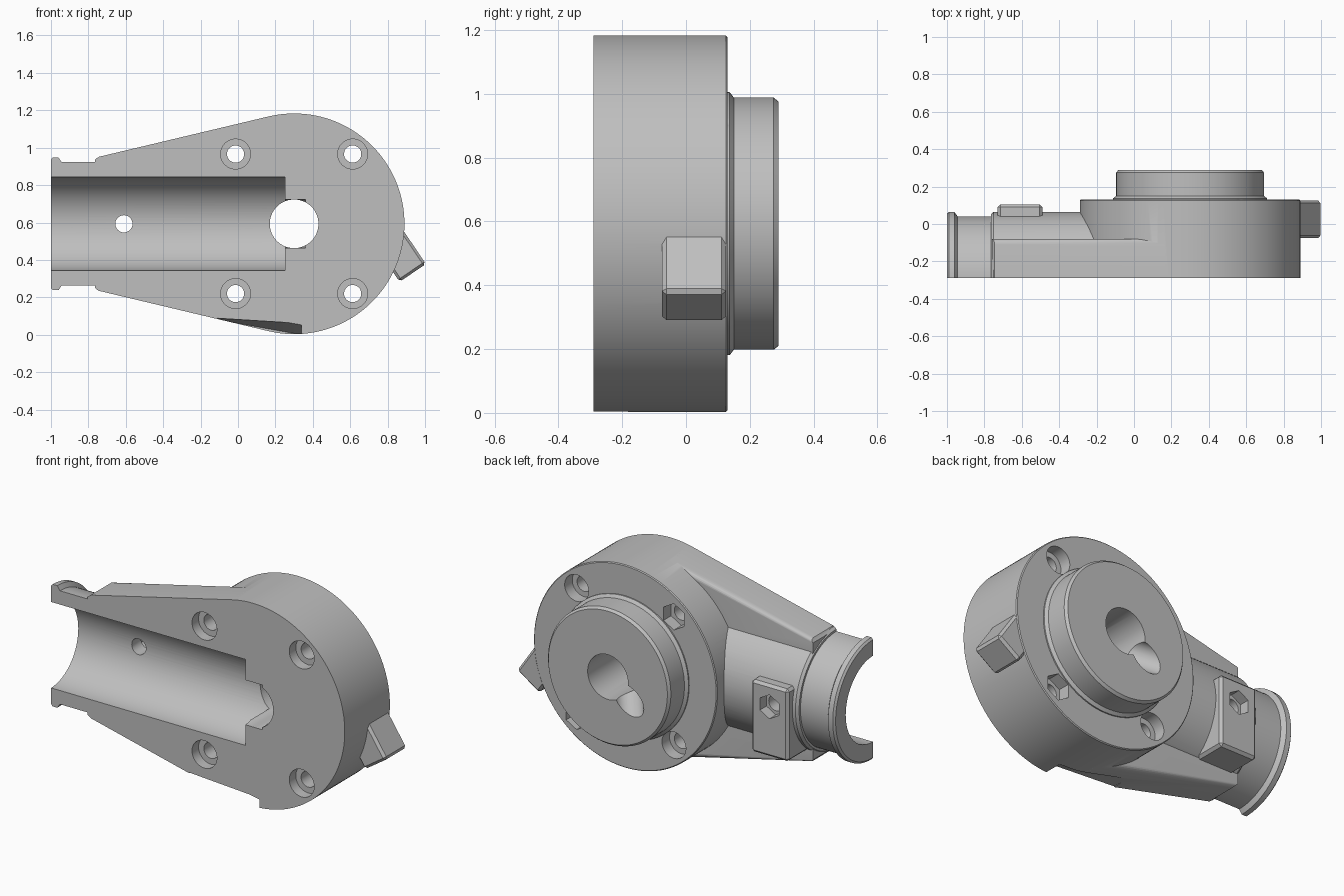
import bpy, bmesh, math
from mathutils import Vector, Matrix

cube = bpy.data.objects.get("Cube")
if cube:
    bpy.data.objects.remove(cube, do_unlink=True)

ZC = 0.593            # height of the main axis
HX = 0.30             # x of the round head
FRONT, BACK = -0.29, 0.13

grey = bpy.data.materials.new("plain_grey")
grey.use_nodes = True
colour = (0.52, 0.52, 0.52, 1)
grey.diffuse_color = colour
grey.node_tree.nodes["Principled BSDF"].inputs["Base Color"].default_value = colour


def finish(name, bm):
    bmesh.ops.recalc_face_normals(bm, faces=bm.faces)
    mesh = bpy.data.meshes.new(name)
    bm.to_mesh(mesh)
    bm.free()
    mesh.materials.append(grey)
    ob = bpy.data.objects.new(name, mesh)
    bpy.context.scene.collection.objects.link(ob)
    return ob


def lathe(name, profile, origin, axis="Y", steps=96, turn=0.0):
    """Spin (radius, distance) points around an axis and cap both ends."""
    bm = bmesh.new()
    rings = []
    for r, d in profile:
        ring = []
        for i in range(steps):
            a = 2 * math.pi * i / steps + turn
            u, v = r * math.cos(a), r * math.sin(a)
            p = Vector((u, d, v)) if axis == "Y" else Vector((d, u, v))
            ring.append(bm.verts.new(p + Vector(origin)))
        rings.append(ring)
    for a, b in zip(rings, rings[1:]):
        for i in range(steps):
            j = (i + 1) % steps
            bm.faces.new((a[i], a[j], b[j], b[i]))
    bm.faces.new(rings[0])
    bm.faces.new(rings[-1])
    return finish(name, bm)


def rod(name, r, start, end, x, z, steps=48, turn=0.0):
    return lathe(name, [(r, start), (r, end)], (x, 0, z), "Y", steps, turn)


def box(name, centre, size, bevel=0.0, angle=0.0):
    bm = bmesh.new()
    bmesh.ops.create_cube(bm, size=1)
    bmesh.ops.scale(bm, vec=size, verts=bm.verts)
    if bevel:
        bmesh.ops.bevel(bm, geom=bm.edges[:], offset=bevel, segments=1, affect="EDGES")
    bm.transform(Matrix.Translation(centre) @ Matrix.Rotation(angle, 4, "Y"))
    return finish(name, bm)


def hull(name, points):
    bm = bmesh.new()
    for p in points:
        bm.verts.new(p)
    bmesh.ops.convex_hull(bm, input=bm.verts)
    return finish(name, bm)


def combine(target, others, operation):
    """Join or cut the helpers into the target, then remove them."""
    for ob in others:
        mod = target.modifiers.new("combine", "BOOLEAN")
        mod.operation, mod.solver, mod.object = operation, "EXACT", ob
        bpy.context.view_layer.update()
        graph = bpy.context.evaluated_depsgraph_get()
        mesh = bpy.data.meshes.new_from_object(target.evaluated_get(graph))
        target.modifiers.clear()
        target.data = mesh
        bpy.data.objects.remove(ob, do_unlink=True)


# Round head with stepped boss on its back
housing = lathe("housing", [
    (0.59, -0.35), (0.59, 0.125), (0.585, BACK), (0.412, BACK), (0.412, 0.137),
    (0.395, 0.15), (0.395, 0.275), (0.383, 0.29)], (HX, 0, ZC), steps=128)

# Barrel with end lip and neck
barrel = lathe("barrel", [
    (0.343, -1), (0.355, -0.99), (0.355, -0.96), (0.33, -0.943), (0.33, -0.765),
    (0.343, -0.765), (0.355, -0.75), (0.355, 0.2)], (0, 0, ZC), "X")
barrel.location.y = FRONT

# Tapered side plate, tangent to the head, with rounded back edges
slope = math.radians(13.2)
tx, tz = HX - 0.59 * math.sin(slope), 0.59 * math.cos(slope)
outline = [(-0.76, -0.34), (-0.745, -0.358), (tx, -tz), (HX, -tz + 0.05)]
outline += [(x, -z) for x, z in reversed(outline)]
bm = bmesh.new()
low = [bm.verts.new((x, -0.35, ZC + z)) for x, z in outline]
high = [bm.verts.new((x, -0.08, ZC + z)) for x, z in outline]
bm.faces.new(low)
bm.faces.new(high)
for i in range(len(low)):
    j = (i + 1) % len(low)
    bm.faces.new((low[i], low[j], high[j], high[i]))
long_edges = [e for e in bm.edges if all(v.co.y > -0.1 for v in e.verts)
              and abs(e.verts[0].co.x - e.verts[1].co.x) > 0.5]
bmesh.ops.bevel(bm, geom=long_edges, offset=0.03, segments=5, profile=0.5, affect="EDGES")
plate = finish("side_plate", bm)

# Nut block on the barrel and slanted lug on the head
nut_block = box("nut_block", (-0.61, -0.05, 0.51), (0.24, 0.31, 0.42), 0.015)
u, v = Vector((-0.56, 0, 0.83)), Vector((-0.83, 0, -0.56))
lug_centre = Vector((1.005, 0.025, 0.378)) + u * 0.15 + v * 0.085
lug = box("lug", lug_centre, (0.17, 0.2, 0.3), 0.014, -math.atan2(0.56, 0.83))
combine(housing, [barrel, plate, nut_block, lug], "UNION")

# Flat front, main bore, its narrow end and the shaft hole
cuts = [box("front_trim", (0, FRONT - 0.5, ZC), (4, 1, 4))]
bore = lathe("bore", [(0.25, -1.2), (0.25, 0.25)], (0, 0, ZC), "X")
narrow = lathe("bore_end", [(0.13, 0.15), (0.13, 0.36)], (0, 0, ZC), "X", 48)
for ob in (bore, narrow):
    ob.location.y = FRONT
cuts += [bore, narrow, rod("shaft_hole", 0.13, -0.6, 0.6, HX, ZC, 64)]

# Screw holes: round recess in front, round or six-sided recess behind
for sx in (-1, 1):
    for sz in (-1, 1):
        x, z = HX + 0.313 * sx, ZC + 0.373 * sz
        cuts.append(rod("screw_hole", 0.046, -0.6, 0.6, x, z, 32))
        cuts.append(rod("front_recess", 0.08, -0.5, FRONT + 0.06, x, z))
        sides = 48 if sx == sz else 6
        cuts.append(rod("back_recess", 0.077, BACK - 0.07, 0.134, x, z, sides, math.pi / 6))

# Set-screw hole with nut pocket
cuts.append(rod("set_screw_hole", 0.046, -0.4, 0.3, -0.61, ZC, 32))
cuts.append(rod("nut_pocket", 0.07, 0.045, 0.3, -0.61, ZC, 6, math.pi / 6))

# Sloping groove from the boss face into the shaft hole
groove = rod("groove", 0.075, -0.22, 0.3, 0, 0, 40)
along = Vector((-0.19, 0.24, -0.14)).normalized()
turn = Vector((0, 1, 0)).rotation_difference(along).to_matrix().to_4x4()
groove.data.transform(Matrix.Translation((0.18, 0.27, 0.505)) @ turn)
cuts.append(groove)

# Sloping relief under the head
cuts.append(hull("relief", [
    (-0.11, -0.31, 0.09), (0.34, -0.31, 0.062), (0.34, -0.31, -0.1), (-0.11, -0.31, -0.1),
    (-0.11, -0.18, 0.08), (0.34, -0.18, 0.0), (0.34, -0.18, -0.1), (-0.11, -0.18, -0.1)]))
combine(housing, cuts, "DIFFERENCE")

# Smooth curved faces, keep corners sharp
housing.data.polygons.foreach_set("use_smooth", [True] * len(housing.data.polygons))
housing.data.set_sharp_from_angle(angle=math.radians(25))
housing.data.update()
